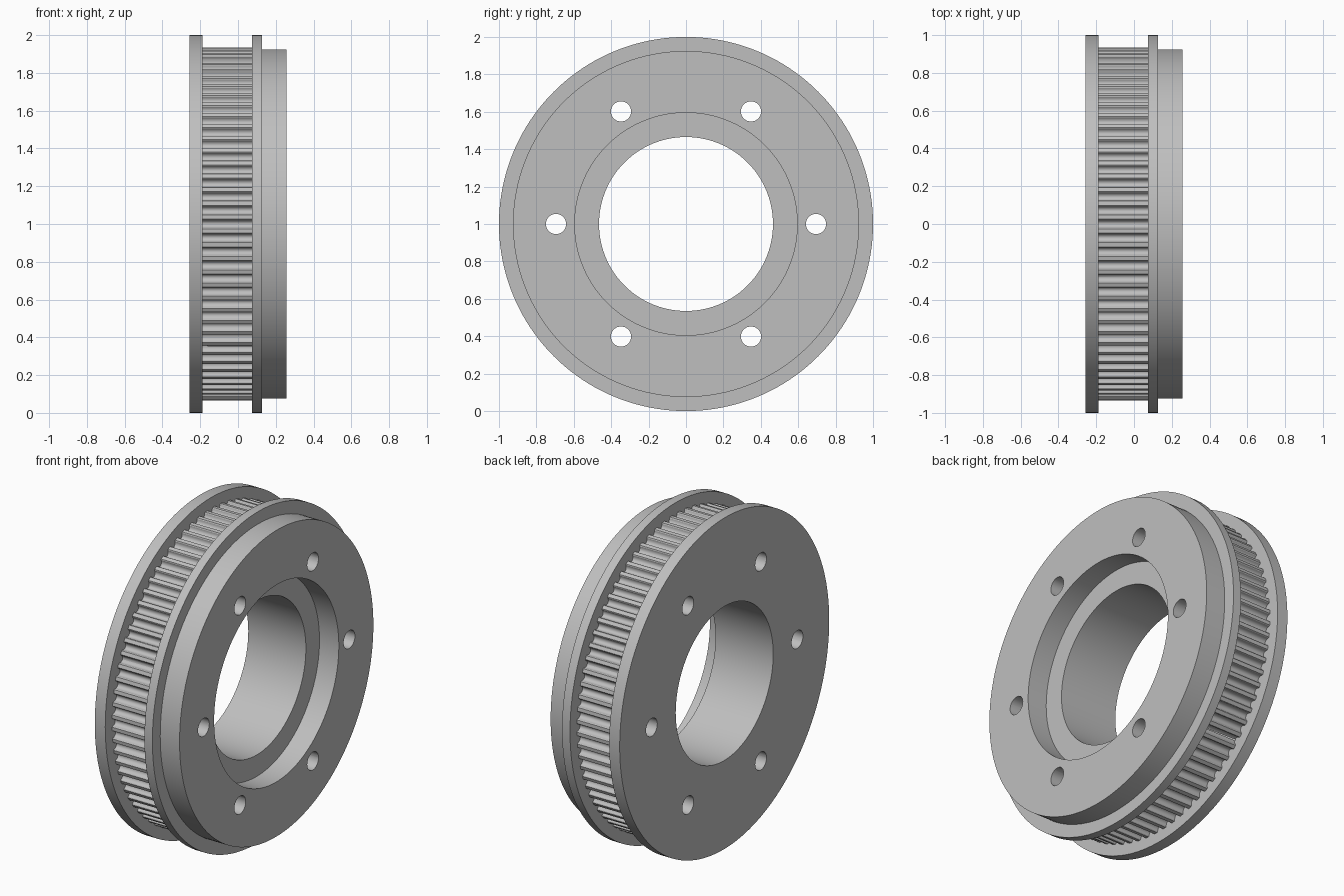
import bpy, bmesh, math
from math import sin, cos, pi, tau

if "Cube" in bpy.data.objects:
    bpy.data.objects.remove(bpy.data.objects["Cube"])

SEGMENTS = 160
TEETH = 80
CENTRE = 1.0

# Single metal colour
steel = bpy.data.materials.new("light grey metal")
steel.use_nodes = True
grey = (0.52, 0.52, 0.52, 1)
steel.diffuse_color = grey
steel.node_tree.nodes["Principled BSDF"].inputs["Base Color"].default_value = grey


def circle(radius, count=SEGMENTS, y=0.0, z=0.0):
    return [(y + radius * cos(tau * i / count), z + radius * sin(tau * i / count))
            for i in range(count)]


def loft(name, rings, closed):
    """Skin equal-length rings, given as (x, [(y, z), ...]), along the x axis."""
    bm = bmesh.new()
    loops = [[bm.verts.new((x, y, z + CENTRE)) for y, z in ring] for x, ring in rings]
    pairs = list(zip(loops, loops[1:]))
    if closed:
        pairs.append((loops[-1], loops[0]))
    else:
        bm.faces.new(loops[0])
        bm.faces.new(loops[-1])
    for a, b in pairs:
        for i in range(len(a)):
            j = (i + 1) % len(a)
            bm.faces.new((a[i], a[j], b[j], b[i]))
    bmesh.ops.recalc_face_normals(bm, faces=bm.faces)
    mesh = bpy.data.meshes.new(name)
    bm.to_mesh(mesh)
    bm.free()
    mesh.materials.append(steel)
    obj = bpy.data.objects.new(name, mesh)
    bpy.context.collection.objects.link(obj)
    return obj


def combine(target, other, operation):
    mod = target.modifiers.new(operation.lower(), "BOOLEAN")
    mod.operation, mod.object, mod.solver = operation, other, "EXACT"
    bpy.context.view_layer.objects.active = target
    bpy.ops.object.modifier_apply(modifier=mod.name)
    bpy.data.objects.remove(other)


def toothed_outline(radius, half_width, depth, steps=10):
    """Round-bottomed grooves with softened shoulders, repeated round the rim."""
    groove = [(-half_width - 0.004, 0)]
    for k in range(steps + 1):
        a = pi * k / steps
        groove.append((-half_width * cos(a), 0.005 + (depth - 0.005) * sin(a)))
    groove.append((half_width + 0.004, 0))
    points = []
    for i in range(TEETH):
        for t, d in groove:
            a = tau * i / TEETH + t / radius
            points.append(((radius - d) * cos(a), (radius - d) * sin(a)))
    return points


# Turned body: rear flange, core, front flange, hub, counterbore and bore
profile = [(-0.257, 0.465), (-0.257, 1.0), (-0.187, 1.0), (-0.187, 0.89),
           (0.075, 0.89), (0.075, 1.0), (0.128, 1.0), (0.128, 0.925),
           (0.257, 0.925), (0.257, 0.595), (0.128, 0.595), (0.128, 0.465)]
pulley = loft("toothed_pulley", [(x, circle(r)) for x, r in profile], True)

# Toothed rim, its ends sunk into the flanges
outer = toothed_outline(0.935, 0.022, 0.0305)
inner = circle(0.86, len(outer))
rim = loft("toothed_rim", [(-0.2, inner), (-0.2, outer), (0.09, outer), (0.09, inner)], True)
combine(pulley, rim, "UNION")

# Six bolt holes
for i in range(6):
    a = tau * i / 6
    hole = circle(0.054, 32, 0.695 * cos(a), 0.695 * sin(a))
    combine(pulley, loft("hole_cutter", [(-0.4, hole), (0.4, hole)], False), "DIFFERENCE")

bpy.ops.object.select_all(action="DESELECT")
pulley.select_set(True)
bpy.context.view_layer.objects.active = pulley
bpy.ops.object.shade_smooth_by_angle(angle=math.radians(30))
